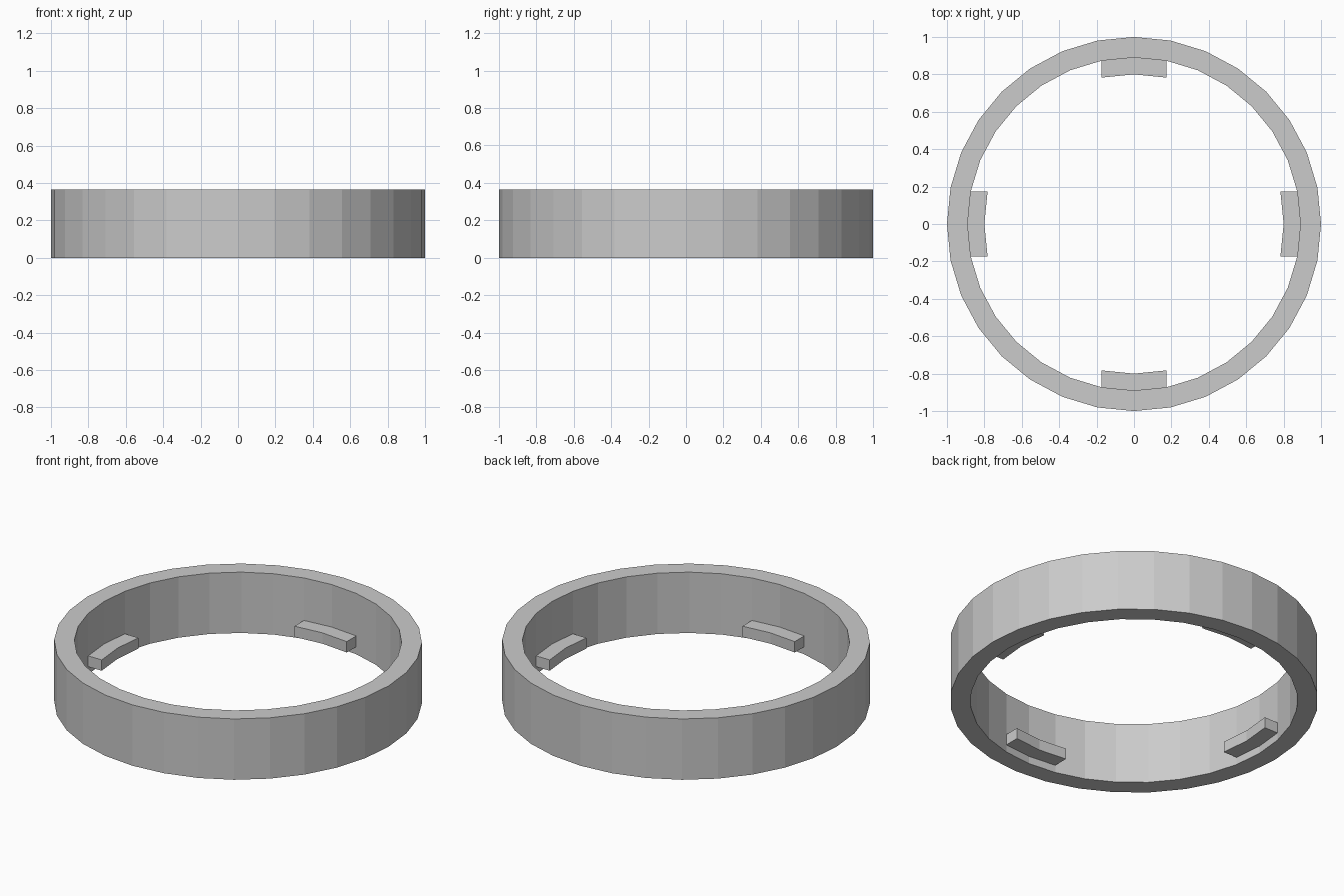
import bpy, bmesh
from math import sin, cos, pi

if "Cube" in bpy.data.objects:
    bpy.data.objects.remove(bpy.data.objects["Cube"])

SIDES = 32
OUTER, INNER, HEIGHT = 1.0, 0.89, 0.365
STEP = 2 * pi / SIDES
TAB_DEPTH, TAB_LOW, TAB_HIGH = 0.09, 0.045, 0.11


def make_object(name, bm):
    bmesh.ops.recalc_face_normals(bm, faces=bm.faces)
    mesh = bpy.data.meshes.new(name)
    bm.to_mesh(mesh)
    bm.free()
    obj = bpy.data.objects.new(name, mesh)
    bpy.context.collection.objects.link(obj)
    return obj


def sweep(rows, closed):
    """Skin quads between successive four-point cross-sections."""
    bm = bmesh.new()
    loops = [[bm.verts.new(p) for p in row] for row in rows]
    pairs = list(zip(loops, loops[1:]))
    if closed:
        pairs.append((loops[-1], loops[0]))
    for a, b in pairs:
        for i in range(4):
            j = (i + 1) % 4
            bm.faces.new((a[i], a[j], b[j], b[i]))
    if not closed:
        bm.faces.new(loops[0])
        bm.faces.new(loops[-1])
    return bm


# Ring wall
profile = [(OUTER, 0), (OUTER, HEIGHT), (INNER, HEIGHT), (INNER, 0)]
make_object("ring_wall", sweep(
    [[(r * cos(k * STEP), r * sin(k * STEP), z) for r, z in profile]
     for k in range(SIDES)], True))

# Four locking tabs, following the inner wall for two facets each
for n, side in enumerate(("right", "back", "left", "front")):
    rows = []
    for k in (-1, 0, 1):
        x, y = INNER * cos(k * STEP), INNER * sin(k * STEP)
        rows.append([(x, y, TAB_LOW), (x, y, TAB_HIGH),
                     (x - TAB_DEPTH, y, TAB_HIGH), (x - TAB_DEPTH, y, TAB_LOW)])
    tab = make_object(side + "_tab", sweep(rows, False))
    tab.rotation_euler.z = n * pi / 2
